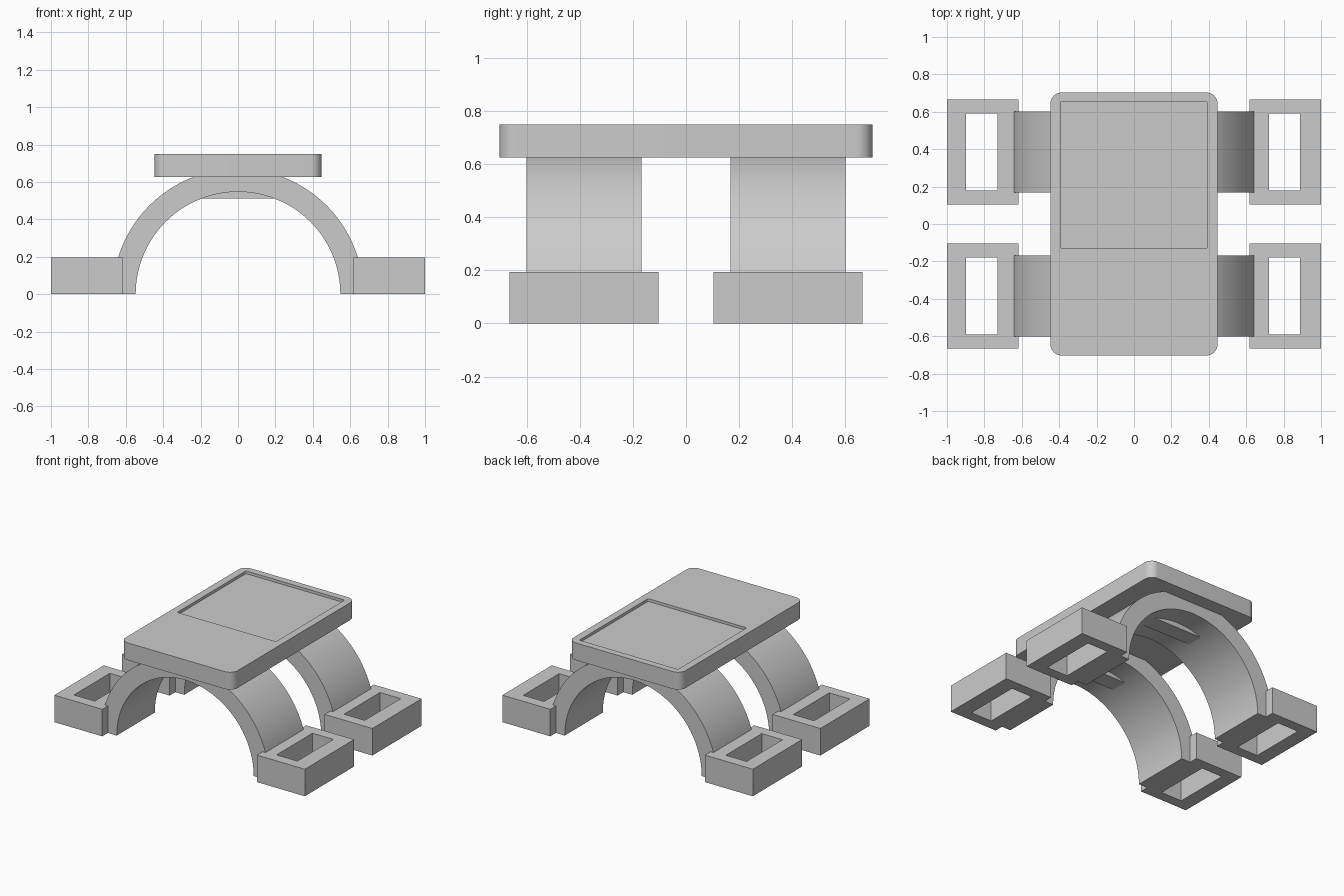
import bpy
import bmesh
from math import pi, sin, cos, radians

cube = bpy.data.objects.get("Cube")
if cube:
    bpy.data.objects.remove(cube, do_unlink=True)

grey = bpy.data.materials.new("plain grey")
grey.use_nodes = True
grey.diffuse_color = (0.6, 0.6, 0.6, 1)
grey.node_tree.nodes["Principled BSDF"].inputs["Base Color"].default_value = (0.6, 0.6, 0.6, 1)


def prism(name, outline, offset):
    """Extrude a closed outline of 3D points along an offset."""
    bm = bmesh.new()
    face = bm.faces.new([bm.verts.new(p) for p in outline])
    moved = bmesh.ops.extrude_face_region(bm, geom=[face])["geom"]
    bmesh.ops.translate(bm, vec=offset, verts=[v for v in moved if isinstance(v, bmesh.types.BMVert)])
    bmesh.ops.recalc_face_normals(bm, faces=bm.faces)
    mesh = bpy.data.meshes.new(name)
    bm.to_mesh(mesh)
    bm.free()
    mesh.materials.append(grey)
    obj = bpy.data.objects.new(name, mesh)
    bpy.context.collection.objects.link(obj)
    return obj


def block(name, x, y, z, radius=0.0, steps=10):
    """Box between limits, with optional rounded upright corners."""
    points = []
    corners = ((x[1], y[1], 1, 1), (x[0], y[1], -1, 1), (x[0], y[0], -1, -1), (x[1], y[0], 1, -1))
    for i, (px, py, sx, sy) in enumerate(corners):
        for k in range(steps + 1 if radius else 1):
            a = (i + k / steps) * pi / 2
            points.append((px - sx * radius + radius * cos(a),
                           py - sy * radius + radius * sin(a), z[0]))
    return prism(name, points, (0, 0, z[1] - z[0]))


def cut(obj, cutter):
    """Subtract the cutter from the object and discard it."""
    mod = obj.modifiers.new("cut", "BOOLEAN")
    mod.operation = "DIFFERENCE"
    mod.solver = "EXACT"
    mod.object = cutter
    graph = bpy.context.evaluated_depsgraph_get()
    mesh = bpy.data.meshes.new_from_object(obj.evaluated_get(graph))
    obj.modifiers.clear()
    obj.data = mesh
    bpy.data.objects.remove(cutter, do_unlink=True)


def smooth(obj):
    bpy.ops.object.select_all(action="DESELECT")
    obj.select_set(True)
    bpy.context.view_layer.objects.active = obj
    bpy.ops.object.shade_smooth_by_angle(angle=radians(30))


# Top plate with a shallow tray
plate = block("top_plate", (-0.447, 0.447), (-0.703, 0.703), (0.625, 0.75), 0.06)
cut(plate, block("tray_cutter", (-0.394, 0.394), (-0.13, 0.654), (0.73, 0.8), 0.01, 4))
smooth(plate)

OUTER, INNER, SEGMENTS = 0.67, 0.547, 72
angles = [pi * i / SEGMENTS for i in range(SEGMENTS + 1)]

for end, sy in (("front", -1), ("back", 1)):
    mid = sy * 0.385
    # Half-ring leg pair
    rim = [(OUTER * cos(a), mid - 0.217, OUTER * sin(a)) for a in angles]
    rim += [(INNER * cos(a), mid - 0.217, INNER * sin(a)) for a in reversed(angles)]
    smooth(prism(end + "_arch", rim, (0, 0.434, 0)))

    # Flat-bottomed rib under the crown of the arch
    block(end + "_rib", (-0.205, 0.205), (mid - 0.06, mid + 0.06), (0.511, 0.64))

    # Feet with slots through them
    for side, sx in (("right", -1), ("left", 1)):
        cx = sx * 0.809
        foot = block(f"{end}_{side}_foot", (cx - 0.191, cx + 0.191), (mid - 0.281, mid + 0.281), (0, 0.195))
        hx = cx - 0.005
        cut(foot, block("slot_cutter", (hx - 0.083, hx + 0.083), (mid - 0.205, mid + 0.205), (-0.1, 0.3)))
